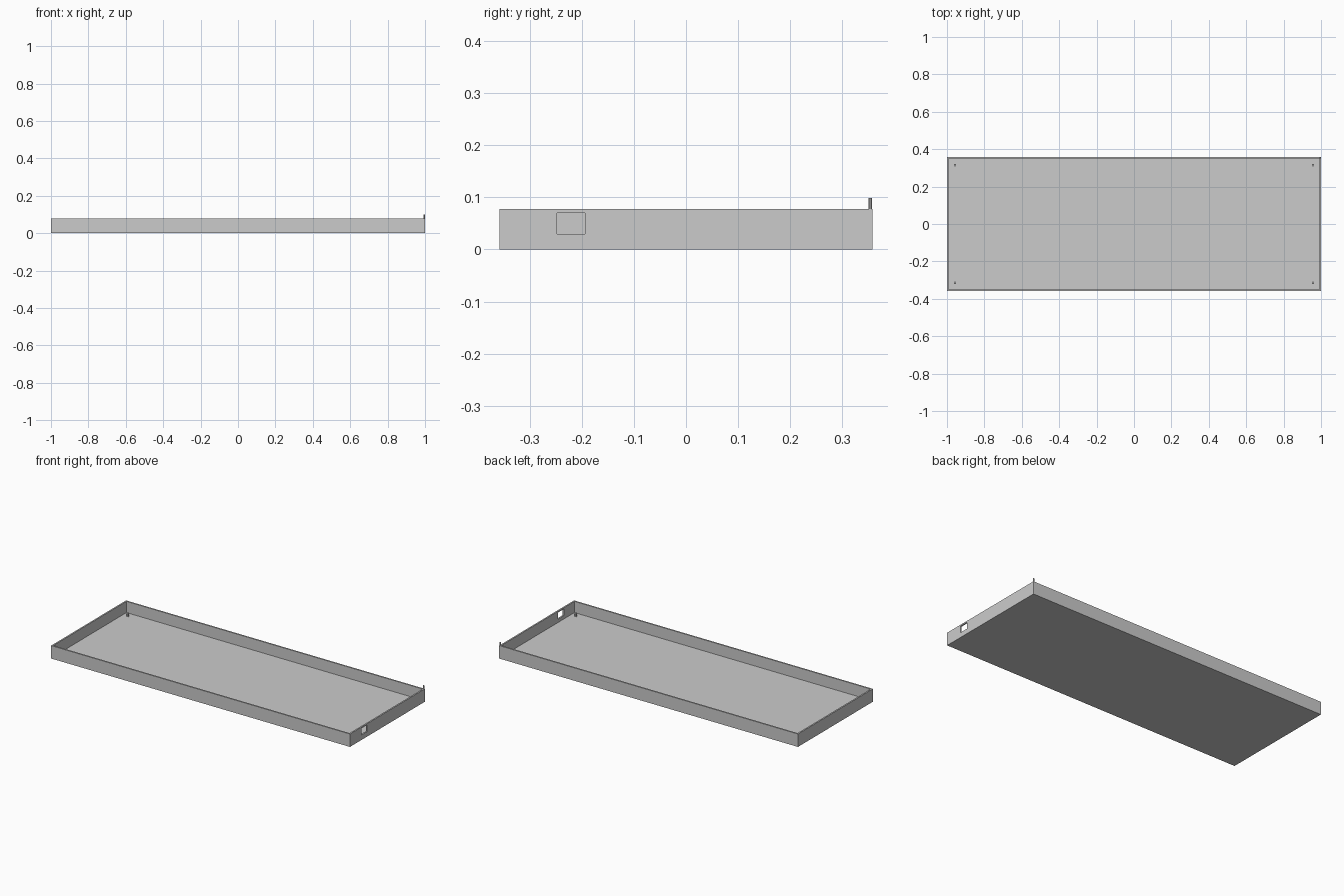
import bpy
import bmesh
from mathutils import Matrix

if "Cube" in bpy.data.objects:
    bpy.data.objects.remove(bpy.data.objects["Cube"], do_unlink=True)

grey = bpy.data.materials.new("plain grey")
grey.use_nodes = True
colour = (0.6, 0.6, 0.6, 1)
grey.diffuse_color = colour
grey.node_tree.nodes["Principled BSDF"].inputs["Base Color"].default_value = colour

HALF_X, HALF_Y, HEIGHT = 1.0, 0.358, 0.078
WALL, FLOOR = 0.009, 0.01


def finish(name, bm):
    bmesh.ops.recalc_face_normals(bm, faces=bm.faces)
    mesh = bpy.data.meshes.new(name)
    bm.to_mesh(mesh)
    bm.free()
    mesh.materials.append(grey)
    obj = bpy.data.objects.new(name, mesh)
    bpy.context.collection.objects.link(obj)
    return obj


def box(name, low, high):
    bm = bmesh.new()
    size = [b - a for a, b in zip(low, high)]
    centre = [(a + b) / 2 for a, b in zip(low, high)]
    bmesh.ops.create_cube(bm, size=1, matrix=Matrix.Translation(centre) @ Matrix.Diagonal((*size, 1)))
    return finish(name, bm)


def cylinder(name, x, y, bottom, top, radius, sides):
    bm = bmesh.new()
    bmesh.ops.create_cone(bm, cap_ends=True, segments=sides, radius1=radius, radius2=radius,
                          depth=top - bottom, matrix=Matrix.Translation((x, y, (bottom + top) / 2)))
    return finish(name, bm)


# Open tray: a block hollowed from above, with a port through the left wall
tray = box("tray", (-HALF_X, -HALF_Y, 0), (HALF_X, HALF_Y, HEIGHT))
cutters = [
    box("cavity_cutter", (WALL - HALF_X, WALL - HALF_Y, FLOOR), (HALF_X - WALL, HALF_Y - WALL, 0.2)),
    box("port_cutter", (HALF_X - 0.03, -0.248, 0.03), (HALF_X + 0.03, -0.194, 0.07)),
]
for cutter in cutters:
    cutter.hide_render = True
    cutter.hide_set(True)
    cut = tray.modifiers.new(cutter.name, "BOOLEAN")
    cut.operation = "DIFFERENCE"
    cut.solver = "EXACT"
    cut.object = cutter

# Bake the cuts, then drop the helpers
bpy.context.view_layer.update()
baked = bpy.data.meshes.new_from_object(tray.evaluated_get(bpy.context.evaluated_depsgraph_get()))
tray.modifiers.clear()
tray.data = baked
for cutter in cutters:
    bpy.data.objects.remove(cutter, do_unlink=True)

# Small mounting pegs near the corners of the floor
for side, sx in (("left", 1), ("right", -1)):
    for end, sy in (("front", -1), ("back", 1)):
        cylinder(f"{end}_{side}_peg", sx * 0.957, sy * 0.315, FLOOR - 0.002, 0.03, 0.007, 8)

# Short pin standing on the back left corner of the rim
cylinder("corner_pin", 0.995, 0.354, HEIGHT - 0.01, 0.099, 0.0035, 8)
